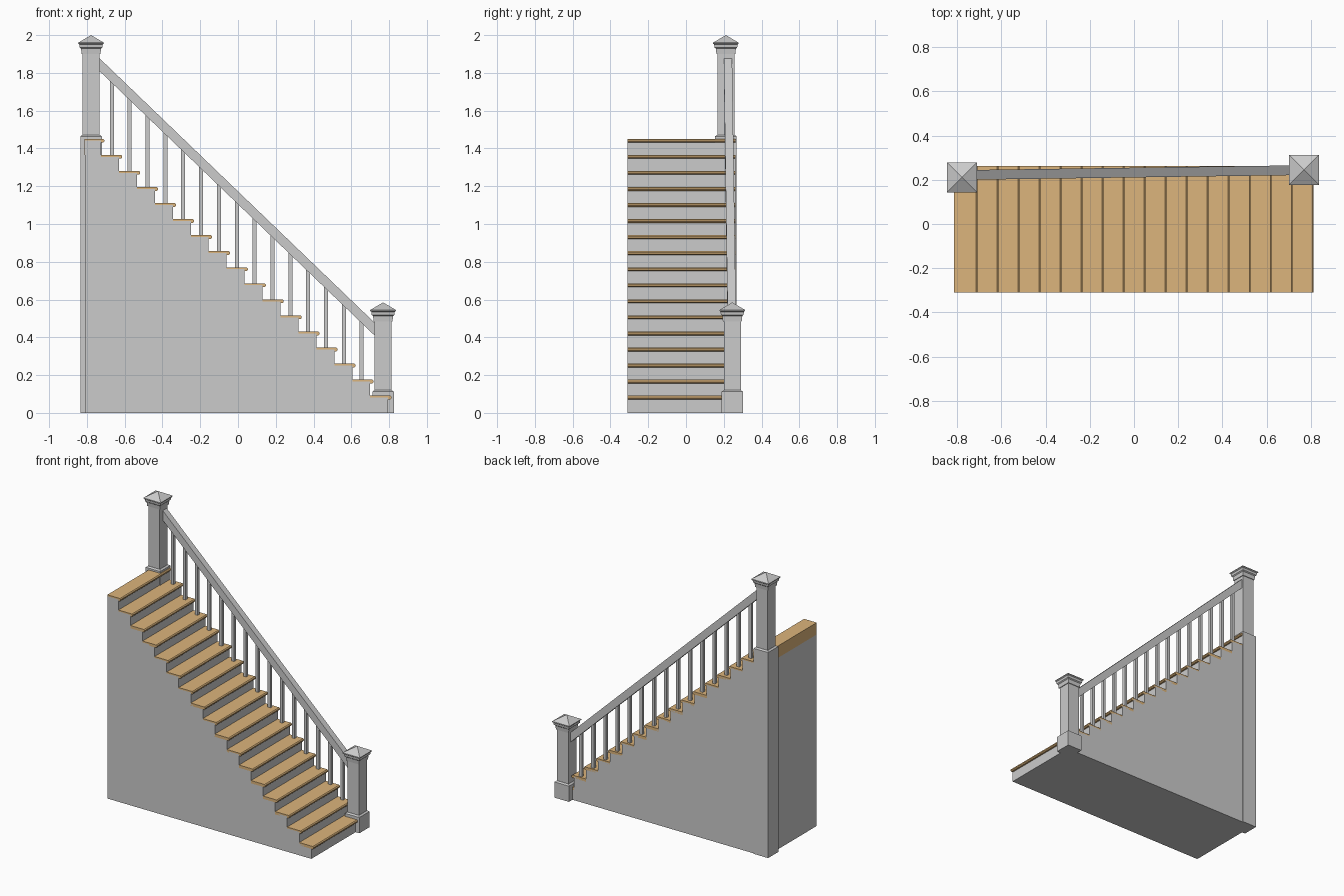
import bpy, bmesh
from mathutils import Vector

if "Cube" in bpy.data.objects:
    bpy.data.objects.remove(bpy.data.objects["Cube"])

N, RISE, RUN = 17, 0.085, 0.095
Y0, Y1 = -0.31, 0.262
NOSE, TOP = 0.812, 0.091          # nose x and top z of the lowest tread
BACK = -0.81

wood = bpy.data.materials.new("wood")
wood.diffuse_color = (0.72, 0.46, 0.2, 1)
wood.use_nodes = True
wood.node_tree.nodes["Principled BSDF"].inputs["Base Color"].default_value = wood.diffuse_color


def finish(bm, name, mat=None):
    bmesh.ops.recalc_face_normals(bm, faces=bm.faces)
    me = bpy.data.meshes.new(name)
    bm.to_mesh(me)
    bm.free()
    ob = bpy.data.objects.new(name, me)
    bpy.context.collection.objects.link(ob)
    if mat:
        me.materials.append(mat)
    return ob


def extrude_xz(name, pts, y0, y1, mat=None):
    bm = bmesh.new()
    f = bm.faces.new([bm.verts.new((x, y0, z)) for x, z in pts])
    r = bmesh.ops.extrude_face_region(bm, geom=[f])
    vs = [v for v in r["geom"] if isinstance(v, bmesh.types.BMVert)]
    bmesh.ops.translate(bm, verts=vs, vec=(0, y1 - y0, 0))
    return finish(bm, name, mat)


def square_loft(name, cx, cy, profile):
    # stacked square rings given as (half width, z); zero width makes a point
    bm = bmesh.new()
    prev = [bm.verts.new((cx + sx * profile[0][0], cy + sy * profile[0][0], profile[0][1]))
            for sx, sy in ((-1, -1), (1, -1), (1, 1), (-1, 1))]
    bm.faces.new(prev)
    for r, z in profile[1:]:
        if r == 0:
            tip = bm.verts.new((cx, cy, z))
            for i in range(4):
                bm.faces.new((prev[i], prev[(i + 1) % 4], tip))
            break
        ring = [bm.verts.new((cx + sx * r, cy + sy * r, z))
                for sx, sy in ((-1, -1), (1, -1), (1, 1), (-1, 1))]
        for i in range(4):
            j = (i + 1) % 4
            bm.faces.new((prev[i], prev[j], ring[j], ring[i]))
        prev = ring
    else:
        bm.faces.new(prev)
    return finish(bm, name)


# stepped body
pts = [(BACK, 0)]
for i in range(N):
    x = NOSE - 0.017 - i * RUN
    z = TOP - 0.01 + i * RISE
    pts += [(x, 0 if i == 0 else z - RISE), (x, z)]
pts.append((BACK, pts[-1][1]))
extrude_xz("stair_body", pts, Y0, Y1)

# treads with chamfered nosing, and a small cove under each
for i in range(N):
    n, t = NOSE - i * RUN, TOP + i * RISE
    b = max(n - 0.114, BACK - 0.003)
    extrude_xz(f"tread_{i + 1}", [(b, t - 0.02), (n - 0.006, t - 0.02), (n, t - 0.014),
                                  (n, t - 0.006), (n - 0.006, t), (b, t)], Y0, Y1, wood)

# wooden board closing the back of the top step
zt = TOP + (N - 1) * RISE
extrude_xz("top_back_board", [(BACK - 0.003, zt - RISE), (BACK, zt - RISE),
                              (BACK, zt - 0.001), (BACK - 0.003, zt - 0.001)], Y0, 0.2, wood)


# newel posts: base block, shaft, stepped moulding and pyramid cap
def newel(name, cx, cy, base_top, top):
    square_loft(name + "_base", cx, cy, [(0.057, 0), (0.057, base_top - 0.008), (0.046, base_top)])
    square_loft(name + "_shaft", cx, cy, [(0.045, base_top - 0.02), (0.045, top - 0.09)])
    square_loft(name + "_cap", cx, cy, [
        (0.050, top - 0.1), (0.053, top - 0.072), (0.060, top - 0.066),
        (0.062, top - 0.05), (0.068, top - 0.045), (0.068, top - 0.04), (0, top)])


newel("lower_newel", 0.768, 0.245, 0.12, 0.585)
newel("upper_newel", -0.778, 0.211, 1.472, 2.0)

# handrail, slightly skewed between the posts
A, B = Vector((-0.74, 0.222, 1.85)), Vector((0.73, 0.243, 0.437))
bm = bmesh.new()
ends = [[bm.verts.new(p + Vector((0, sy * 0.022, sz * 0.034)))
         for sy, sz in ((-1, -1), (1, -1), (1, 1), (-1, 1))] for p in (A, B)]
for ring in ends:
    bm.faces.new(ring)
for i in range(4):
    j = (i + 1) % 4
    bm.faces.new((ends[0][i], ends[0][j], ends[1][j], ends[1][i]))
finish(bm, "handrail")

# balusters
for k in range(15):
    x = -0.668 + k * 0.0945
    p = A.lerp(B, (x - A.x) / (B.x - A.x))
    square_loft(f"baluster_{k + 1}", x, p.y,
                [(0.0105, TOP + (15 - k) * RISE - 0.005), (0.0105, p.z)])
